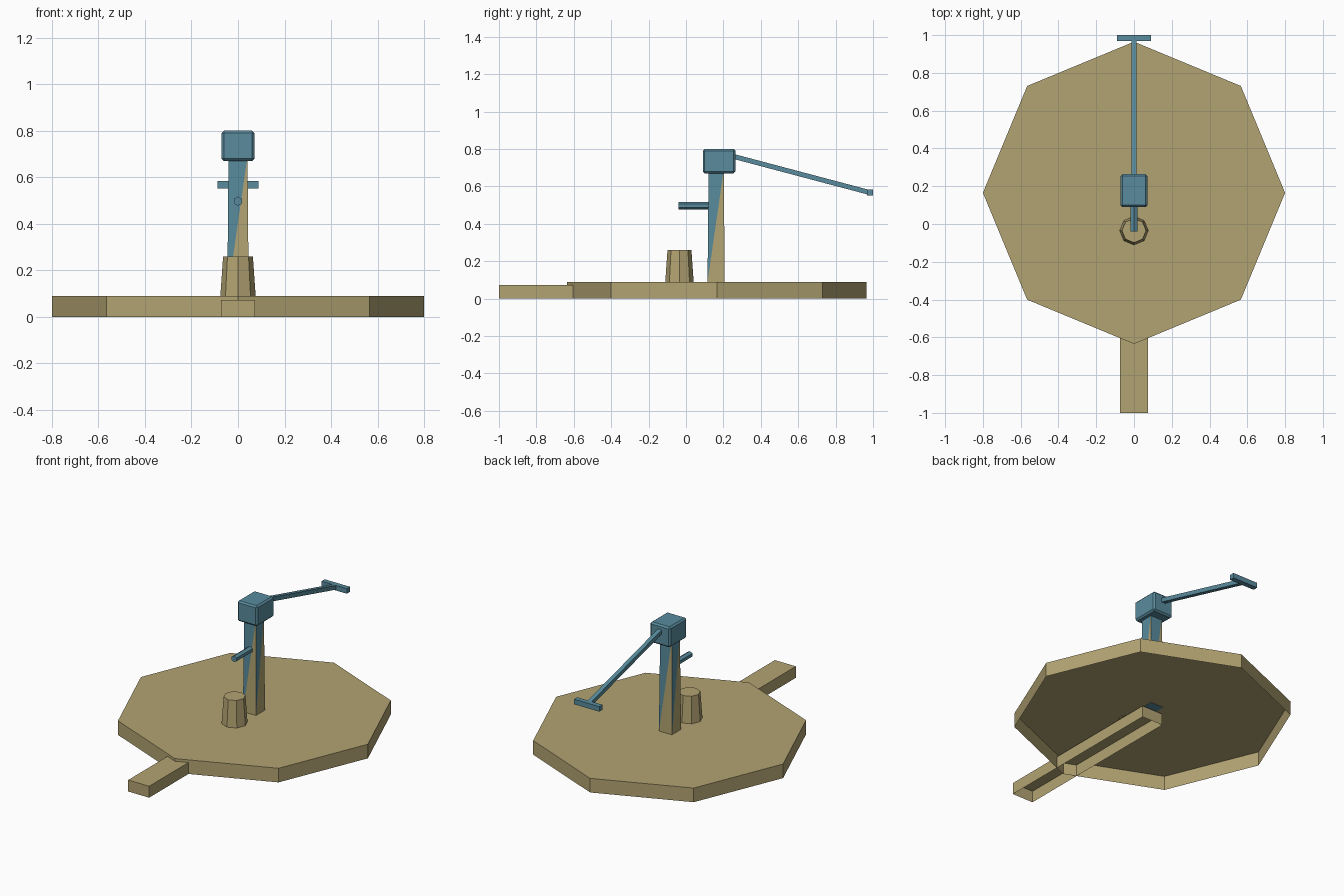
import bpy, bmesh
from math import sin, cos, pi, atan2, hypot
from mathutils import Matrix, Vector

if "Cube" in bpy.data.objects:
    bpy.data.objects.remove(bpy.data.objects["Cube"])


def material(name, rgb):
    m = bpy.data.materials.new(name)
    m.diffuse_color = (*rgb, 1)
    m.use_nodes = True
    m.node_tree.nodes["Principled BSDF"].inputs["Base Color"].default_value = m.diffuse_color
    return m


TAN = material("stone", (0.45, 0.37, 0.17))
BLUE = material("painted_metal", (0.10, 0.26, 0.34))


def finish(name, bm, *mats):
    bmesh.ops.recalc_face_normals(bm, faces=bm.faces[:])
    me = bpy.data.meshes.new(name)
    bm.to_mesh(me)
    bm.free()
    for m in mats:
        me.materials.append(m)
    ob = bpy.data.objects.new(name, me)
    bpy.context.collection.objects.link(ob)
    return ob


def loft(name, bottom, top, mat, cap_bottom=True):
    """Closed skin between two matching rings of points."""
    bm = bmesh.new()
    a = [bm.verts.new(p) for p in bottom]
    b = [bm.verts.new(p) for p in top]
    n = len(a)
    bm.faces.new(b)
    if cap_bottom:
        bm.faces.new(a[::-1])
    for i in range(n):
        j = (i + 1) % n
        bm.faces.new((a[i], a[j], b[j], b[i]))
    if not cap_bottom:
        # open shell: make sure the roof faces up
        bmesh.ops.recalc_face_normals(bm, faces=bm.faces[:])
    return finish(name, bm, mat)


def ring(n, r, cy, z):
    return [(r * cos(2 * pi * i / n), cy + r * sin(2 * pi * i / n), z) for i in range(n)]


def rect(hx, y0, y1, z):
    return [(-hx, y0, z), (hx, y0, z), (hx, y1, z), (-hx, y1, z)]


def box(name, size, centre, mat, tilt=0, bevel=0):
    bm = bmesh.new()
    mtx = Matrix.Translation(centre) @ Matrix.Rotation(tilt, 4, 'X') @ Matrix.Diagonal((*size, 1))
    bmesh.ops.create_cube(bm, size=1, matrix=mtx)
    if bevel:
        bmesh.ops.bevel(bm, geom=bm.edges[:], offset=bevel, segments=1, affect='EDGES')
    return finish(name, bm, mat)


# Platform and drain channel: both open underneath
loft("platform", ring(8, 0.8, 0.165, 0), ring(8, 0.8, 0.165, 0.09), TAN, False)
loft("drain_channel", rect(0.074, -1, 0.165, 0), rect(0.074, -1, 0.165, 0.073), TAN, False)

# Tapered stand below the spout
loft("bucket_stand", ring(8, 0.076, -0.035, 0.088), ring(8, 0.064, -0.035, 0.26), TAN)

# Post: each side split diagonally into a blue and a tan triangle
bm = bmesh.new()
lo = [bm.verts.new(p) for p in rect(0.046, 0.115, 0.207, 0.088)]
hi = [bm.verts.new(p) for p in rect(0.041, 0.121, 0.202, 0.69)]
for i in range(4):
    j = (i + 1) % 4
    bm.faces.new((lo[i], hi[j], hi[i])).material_index = 0
    bm.faces.new((lo[i], lo[j], hi[j])).material_index = 1
bm.faces.new(hi)
bm.faces.new(lo[::-1])
finish("post", bm, BLUE, TAN)

# Pump head
box("pump_head", (0.142, 0.174, 0.13), (0, 0.177, 0.735), BLUE, bevel=0.01)

# Lever sloping down to a cross grip
p, q = Vector((0, 0.24, 0.764)), Vector((0, 0.972, 0.57))
d = q - p
box("lever", (0.027, hypot(d.y, d.z), 0.026), (p + q) / 2, BLUE, tilt=atan2(d.z, d.y))
box("grip", (0.178, 0.032, 0.032), (0, 0.984, 0.568), BLUE)

# Six-sided spout
hexagon = [(0.02 * sin(i * pi / 3), 0.02 * cos(i * pi / 3) + 0.497) for i in range(6)]
loft("spout", [(x, 0.14, z) for x, z in hexagon], [(x, -0.04, z) for x, z in hexagon], BLUE)
